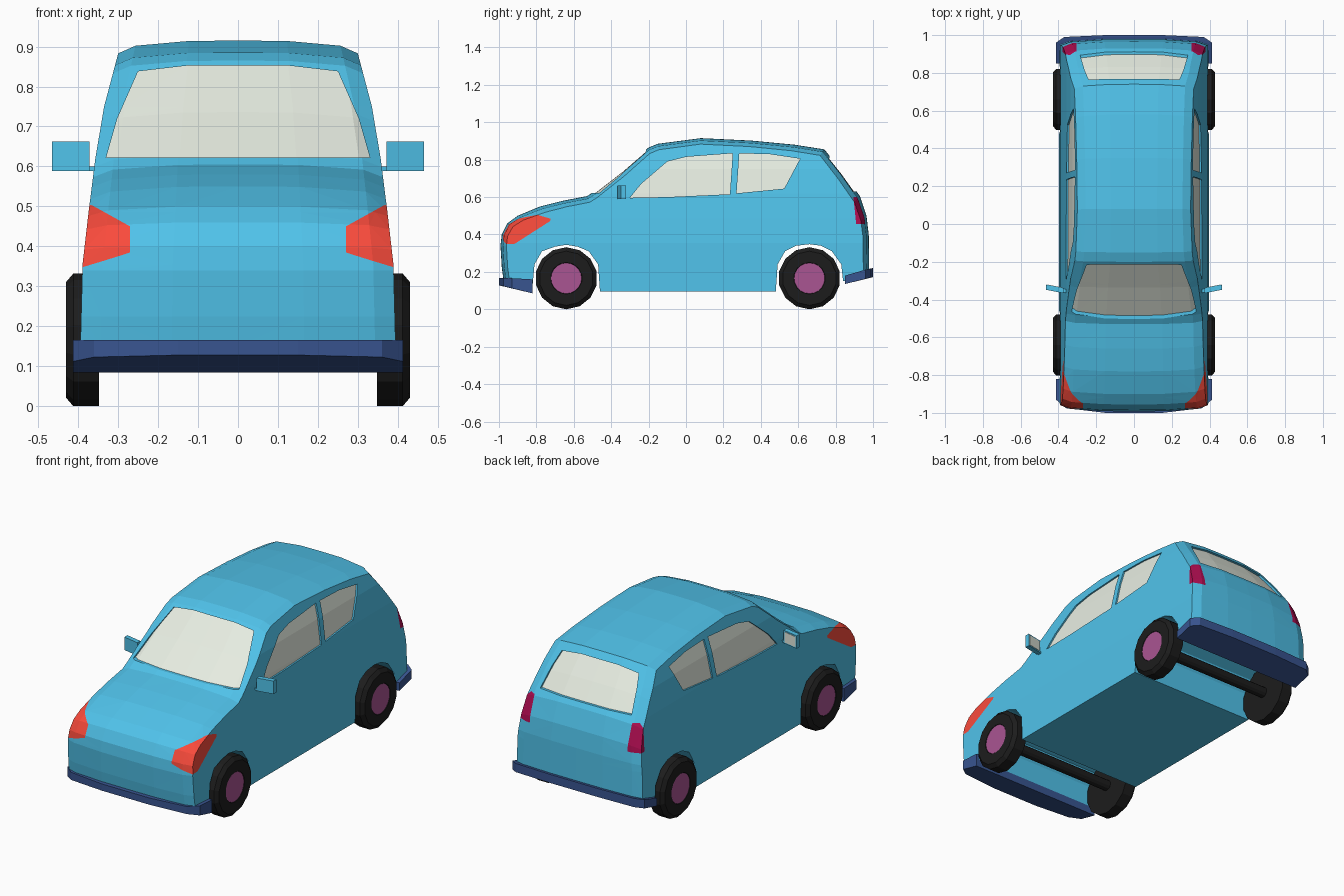
import bpy, bmesh, math

if "Cube" in bpy.data.objects:
    bpy.data.objects.remove(bpy.data.objects["Cube"])


def material(name, rgb):
    m = bpy.data.materials.new(name)
    m.diffuse_color = (*rgb, 1)
    m.use_nodes = True
    m.node_tree.nodes["Principled BSDF"].inputs["Base Color"].default_value = m.diffuse_color
    return m


PAINT = material("paint", (0.08, 0.54, 0.82))
GLASS = material("glass", (0.80, 0.85, 0.76))
BUMPER = material("bumper_blue", (0.04, 0.09, 0.28))
RUBBER = material("rubber", (0.012, 0.012, 0.012))
HUB = material("hub_pink", (0.40, 0.09, 0.29))
LAMP = material("lamp_red", (0.95, 0.07, 0.045))
TAIL = material("tail_red", (0.42, 0.004, 0.08))


def finish(name, bm, mat=None):
    bmesh.ops.recalc_face_normals(bm, faces=bm.faces[:])
    me = bpy.data.meshes.new(name)
    bm.to_mesh(me)
    bm.free()
    ob = bpy.data.objects.new(name, me)
    bpy.context.collection.objects.link(ob)
    if mat:
        me.materials.append(mat)
    return ob


def hull(name, pts, mat=None):
    bm = bmesh.new()
    for p in pts:
        bm.verts.new(p)
    bmesh.ops.convex_hull(bm, input=bm.verts[:])
    bmesh.ops.delete(bm, geom=[v for v in bm.verts if not v.link_faces], context='VERTS')
    return finish(name, bm, mat)


def lathe(name, profile, cy, cz, n, mat):
    """Revolve (x, radius) points around an axle parallel to x."""
    bm = bmesh.new()
    rings = []
    for x, r in profile:
        rings.append([bm.verts.new((x, cy + r * math.sin(2 * math.pi * i / n),
                                    cz - r * math.cos(2 * math.pi * i / n))) for i in range(n)])
    for a, b in zip(rings, rings[1:]):
        for i in range(n):
            j = (i + 1) % n
            bm.faces.new((a[i], a[j], b[j], b[i]))
    bm.faces.new(rings[0])
    bm.faces.new(rings[-1])
    return finish(name, bm, mat)


def boolean(ob, cutter, op, mat):
    mod = ob.modifiers.new("cut", 'BOOLEAN')
    mod.operation, mod.object, mod.solver = op, cutter, 'EXACT'
    dg = bpy.context.evaluated_depsgraph_get()
    me = bpy.data.meshes.new_from_object(ob.evaluated_get(dg))
    ob.modifiers.clear()
    ob.data = me
    me.materials.clear()
    me.materials.append(mat)
    for p in me.polygons:
        p.material_index = 0


# Body: side outline (y, z); the outer part is rounded off towards the sides
OUTER = [(-.975, .15), (-.985, .225), (-.992, .34), (-.985, .40), (-.955, .46), (-.90, .50),
         (-.78, .55), (-.66, .58), (-.53, .605), (-.49, .63), (-.34, .745), (-.20, .865),
         (-.15, .885), (.08, .915), (.35, .902), (.58, .88), (.74, .855), (.84, .73),
         (.93, .605), (.965, .50), (.977, .40), (.98, .18)]
LOWER = [(.84, .15), (.83, .24), (.78, .31), (.72, .34), (.66, .348), (.59, .34), (.53, .31),
         (.49, .24), (.48, .095), (-.46, .095), (-.47, .24), (-.52, .31), (-.58, .335),
         (-.64, .345), (-.70, .335), (-.77, .31), (-.81, .24), (-.82, .13)]
WIDTH = [(.09, .396), (.355, .389), (.485, .374), (.62, .357), (.75, .335), (.92, .29)]
STATIONS = [(-1, .032), (-.87, .013), (-.42, .001), (0, 0), (.42, .001), (.87, .013), (1, .032)]


def half_width(z):
    for (z0, w0), (z1, w1) in zip(WIDTH, WIDTH[1:]):
        if z <= z1:
            break
    return w0 + (w1 - w0) * (z - z0) / (z1 - z0)


def make_body(name, shrink):
    bm = bmesh.new()
    loops = []
    for u, inset in STATIONS:
        a = inset + shrink
        loop = [bm.verts.new((u, y * (1 - a), z - a * min(1, max(0, (z - .35) / .2))))
                for y, z in OUTER]
        loop += [bm.verts.new((u, y, z)) for y, z in LOWER]
        loops.append(loop)
    n = len(loops[0])
    for a, b in zip(loops, loops[1:]):
        for i in range(n):
            j = (i + 1) % n
            bm.faces.new((a[i], a[j], b[j], b[i]))
    bm.faces.new(loops[0])
    bm.faces.new(loops[-1])
    for z, _ in WIDTH[1:-1]:
        bmesh.ops.bisect_plane(bm, geom=bm.verts[:] + bm.edges[:] + bm.faces[:],
                               dist=1e-5, plane_co=(0, 0, z), plane_no=(0, 0, 1))
    bmesh.ops.triangulate(bm, faces=bm.faces[:])
    for v in bm.verts:
        v.co.x *= half_width(v.co.z) - shrink
    return finish(name, bm, PAINT)


body = make_body("body", 0)
flush = make_body("flush_helper", 0)
recessed = make_body("recessed_helper", .009)


def inlay(name, pts, source, mat):
    """Cut an opening in the body and fill it with a piece of the source shape."""
    cutter = hull("cutter", pts)
    piece = bpy.data.objects.new(name, source.data.copy())
    bpy.context.collection.objects.link(piece)
    boolean(piece, cutter, 'INTERSECT', mat)
    boolean(body, cutter, 'DIFFERENCE', PAINT)
    bpy.data.objects.remove(cutter)


# Windscreen and rear window (x, z outlines pushed along y)
screen = [(.33, .622), (.302, .72), (.25, .838), (.13, .852)]
rear = [(.285, .63), (.262, .74), (.24, .805), (.12, .82)]
for name, half, y0, y1 in (("windscreen", screen, -.65, -.12), ("rear_window", rear, .66, 1.1)):
    inlay(name, [(s * x, y, z) for s in (-1, 1) for x, z in half for y in (y0, y1)],
          recessed, GLASS)

# Side windows and lights (y, z outlines)
front_win = [(-.30, .596), (-.24, .67), (-.10, .79), (0, .815), (.25, .834), (.235, .615), (-.1, .6)]
rear_win = [(.285, .834), (.45, .829), (.61, .805), (.525, .645), (.27, .62)]
lamp_out = [(-1.03, .34), (-.91, .345), (-.78, .44), (-.66, .495), (-.75, .525), (-1.03, .505)]
lamp_in = [(-1.03, .385), (-.97, .385), (-.95, .42), (-.945, .45), (-1.03, .45)]
tail = [(.895, .60), (1.03, .60), (1.03, .455), (.91, .455)]
for side, s in (("left", -1), ("right", 1)):
    for name, out in (("front", front_win), ("rear", rear_win)):
        inlay(f"{side}_{name}_window", [(s * x, y, z) for x in (.29, .5) for y, z in out],
              recessed, GLASS)
    inlay(f"{side}_headlight", [(s * .405, y, z) for y, z in lamp_out]
          + [(s * .27, y, z) for y, z in lamp_in], flush, LAMP)
    inlay(f"{side}_tail_light", [(s * x, y, z) for x in (.305, .45) for y, z in tail],
          flush, TAIL)
for helper in (flush, recessed):
    bpy.data.objects.remove(helper)

# Bumpers: half plan (x, y, bottom z, top z), mirrored
front_b = [(.15, -1, .128, .166), (.36, -.975, .123, .166), (.413, -.93, .112, .166),
           (.413, -.82, .085, .16)]
rear_b = [(.15, 1, .172, .22), (.37, .99, .17, .219), (.413, .96, .163, .212),
          (.413, .85, .135, .18)]
for name, plan in (("front_bumper", front_b), ("rear_bumper", rear_b)):
    hull(name, [(s * x, y, z) for s in (-1, 1) for x, y, lo, hi in plan for z in (lo, hi)], BUMPER)

# Wheels, hubs and axles
R = .166
for end, cy in (("front", -.64), ("rear", .66)):
    for side, s in (("left", -1), ("right", 1)):
        tyre = [(.348, .05), (.348, R), (.412, R), (.43, .145), (.43, .085), (.422, .08)]
        lathe(f"{end}_{side}_tyre", [(s * x, r) for x, r in tyre], cy, R, 14, RUBBER)
        lathe(f"{end}_{side}_hub", [(s * .41, .082), (s * .428, .082)], cy, R, 20, HUB)
    lathe(f"{end}_axle", [(-.36, .03), (.36, .03)], cy, R, 12, RUBBER)

# Door mirrors, swept slightly backwards
for side, s in (("left", -1), ("right", 1)):
    def block(x0, x1, z0, z1, front, back):
        return [(s * x, -.352 + .2 * (x - .372) + d, z)
                for x in (x0, x1) for z in (z0, z1) for d in (front, back)]
    hull(f"{side}_mirror", block(.372, .466, .589, .662, -.015, .012), PAINT)
    hull(f"{side}_mirror_arm", block(.335, .38, .589, .600, -.010, .010), PAINT)
    hull(f"{side}_mirror_glass", block(.379, .459, .596, .655, .010, .014), GLASS)
